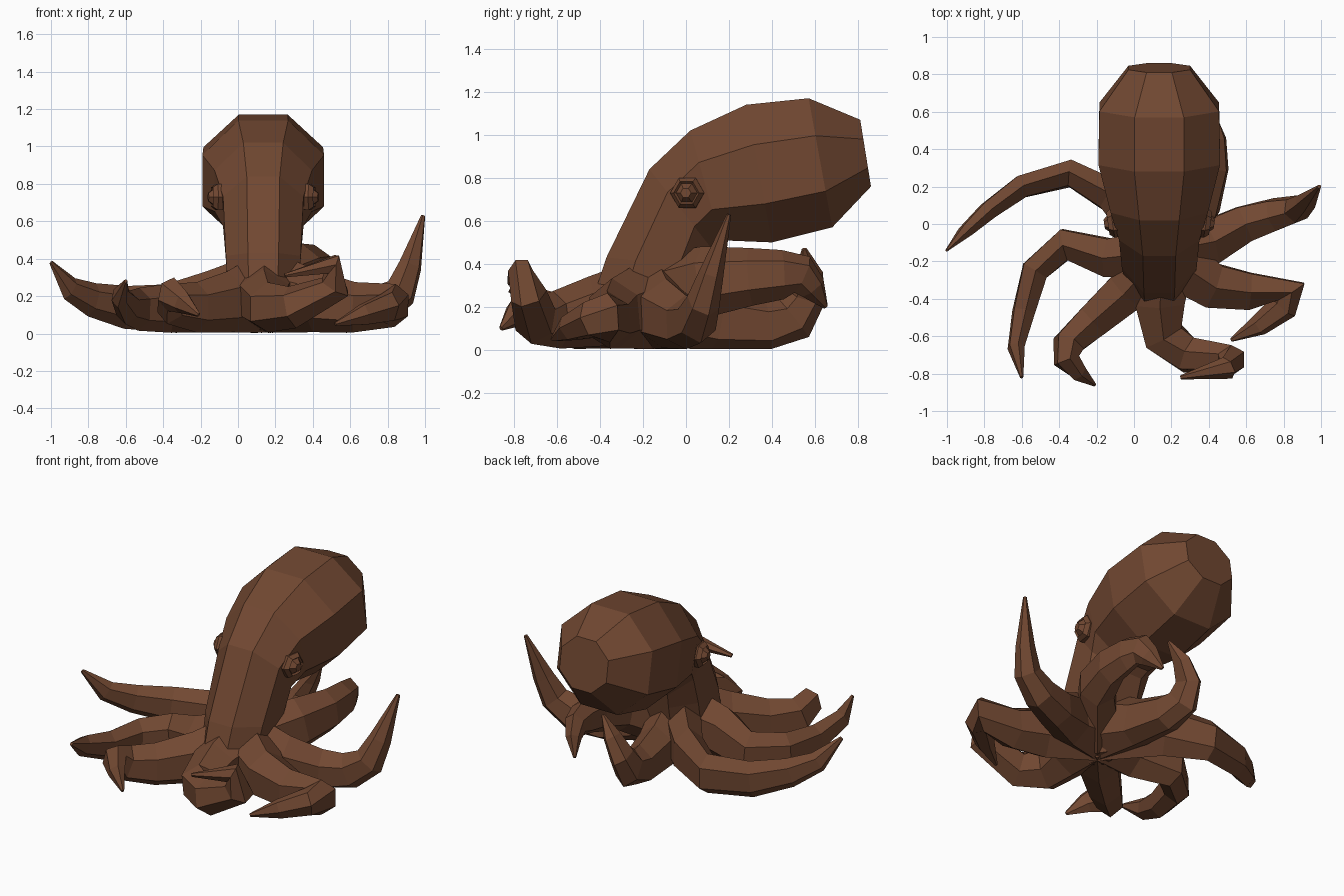
import bpy, bmesh, math
from mathutils import Vector, Matrix

cube = bpy.data.objects.get("Cube")
if cube:
    bpy.data.objects.remove(cube, do_unlink=True)

brown = bpy.data.materials.new("brown skin")
brown.use_nodes = True
brown.diffuse_color = (0.165, 0.064, 0.031, 1)
brown.node_tree.nodes["Principled BSDF"].inputs["Base Color"].default_value = brown.diffuse_color

CENTRE = 0.135          # the body sits left of the overall centre


def loft(name, rings):
    """Skin a list of equal-length closed rings and cap both ends."""
    bm = bmesh.new()
    loops = [[bm.verts.new(p) for p in ring] for ring in rings]
    for a, b in zip(loops, loops[1:]):
        for i in range(len(a)):
            j = (i + 1) % len(a)
            bm.faces.new((a[i], a[j], b[j], b[i]))
    bm.faces.new(loops[0])
    bm.faces.new(loops[-1])
    bmesh.ops.recalc_face_normals(bm, faces=bm.faces)
    mesh = bpy.data.meshes.new(name)
    bm.to_mesh(mesh)
    bm.free()
    mesh.materials.append(brown)
    obj = bpy.data.objects.new(name, mesh)
    bpy.context.collection.objects.link(obj)
    return obj


def body_ring(top_y, top_z, low_y, low_z, half):
    """Tilted octagon between an upper and a lower edge."""
    top, low = Vector((CENTRE, top_y, top_z)), Vector((CENTRE, low_y, low_z))
    side = [(0.41, 0), (1, 0.29), (1, 0.72), (0.41, 1)]
    outline = side + [(-w, t) for w, t in reversed(side)]
    return [top.lerp(low, t) + Vector((w * half, 0, 0)) for w, t in outline]


# Head and mantle, from the underside to the rear tip
loft("body", [body_ring(*r) for r in (
    (-0.22, 0.02, -0.06, 0.02, 0.06),
    (-0.42, 0.28, 0.06, 0.2, 0.19),
    (-0.37, 0.43, 0.1, 0.38, 0.2),
    (-0.17, 0.84, 0.12, 0.47, 0.215),
    (0.02, 1.02, 0.16, 0.51, 0.26),
    (0.28, 1.14, 0.40, 0.50, 0.325),
    (0.57, 1.17, 0.68, 0.57, 0.32),
    (0.81, 1.07, 0.86, 0.76, 0.165))])


# Tentacles: six-sided tapering sweeps that share one root in the body
ROOT = Vector((0.15, -0.15, 0.22))
TAPER = (0.22, 0.165, 0.135, 0.115, 0.092, 0.066, 0.012)


def tentacle(name, points, width=0.68):
    path = [ROOT] + [Vector(p) for p in points]
    side, rings = None, []
    for i, p in enumerate(path):
        before, after = path[max(i - 1, 0)], path[min(i + 1, len(path) - 1)]
        along = (p - before).normalized() + (after - p).normalized()
        along.normalize()
        side = along.cross(Vector((0, 0, 1))) if side is None else side - along * side.dot(along)
        side.normalize()
        up = side.cross(along)
        ring = []
        for k in range(6):
            a = math.tau * k / 6
            q = p + TAPER[i] * (side * math.sin(a) * width * 1.15 + up * math.cos(a))
            q.z = max(q.z, 0.004)
            ring.append(q)
        rings.append(ring)
    loft(name, rings)


tentacle("front_tentacle", [(.14, -.42, .18), (.16, -.6, .14), (.29, -.7, .14),
                            (.52, -.73, .25), (.5, -.77, .37), (.25, -.82, .31)], 0.8)
tentacle("front_right_tentacle", [(-.04, -.36, .17), (-.22, -.52, .14), (-.35, -.64, .16),
                                  (-.36, -.73, .21), (-.3, -.79, .17), (-.21, -.86, .1)])
tentacle("right_tentacle", [(-.14, -.18, .17), (-.37, -.11, .13), (-.53, -.25, .13),
                            (-.59, -.47, .14), (-.63, -.66, .2), (-.6, -.82, .28)], 0.62)
tentacle("back_right_tentacle", [(-.12, .15, .17), (-.34, .27, .13), (-.6, .2, .14),
                                 (-.78, .07, .18), (-.9, -.04, .24), (-1, -.14, .38)], 0.52)
tentacle("rear_right_tentacle", [(.1, .15, .13), (.07, .38, .11), (.05, .5, .15),
                                 (.06, .56, .25), (.12, .57, .36), (.2, .55, .47)], 0.62)
tentacle("rear_left_tentacle", [(.36, .1, .32), (.42, .3, .34), (.42, .45, .35),
                                (.4, .54, .35), (.38, .59, .29), (.33, .65, .2)], 0.6)
tentacle("back_left_tentacle", [(.4, -.1, .17), (.59, 0, .12), (.75, .05, .14),
                                (.87, .08, .22), (.92, .12, .36), (.99, .2, .63)], 0.72)
tentacle("front_left_tentacle", [(.42, -.33, .17), (.62, -.36, .14), (.84, -.36, .15),
                                 (.8, -.44, .14), (.67, -.54, .1), (.52, -.62, .05)], 0.72)

# Eyes: hexagonal rim with a raised faceted pupil
for name, s in (("left_eye", 1), ("right_eye", -1)):
    place = Matrix.Translation((CENTRE + s * 0.22, 0.01, 0.73)) @ Matrix.Rotation(-s * 0.15, 4, "Z")
    rings = []
    for radius, out in ((0.075, -0.04), (0.08, 0.03), (0.06, 0.055), (0.05, 0.045), (0.025, 0.075)):
        rings.append([place @ Vector((s * out, radius * math.cos(k * math.tau / 6),
                                      radius * math.sin(k * math.tau / 6))) for k in range(6)])
    loft(name, rings)
